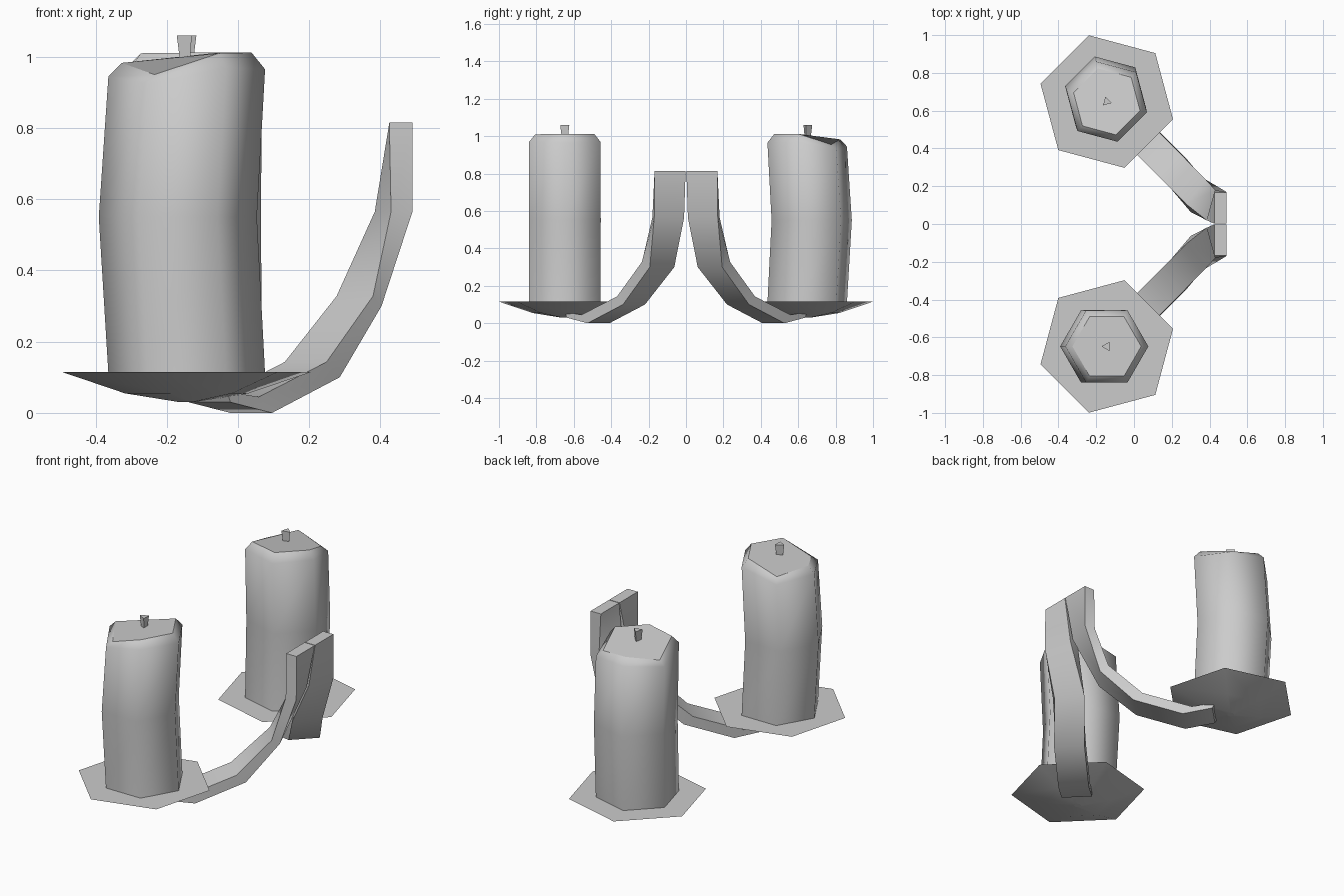
import bpy, bmesh, math
from mathutils import Vector

cube = bpy.data.objects.get("Cube")
if cube:
    bpy.data.objects.remove(cube)

grey = bpy.data.materials.new("plain grey")
grey.use_nodes = True
colour = (0.6, 0.6, 0.6, 1)
grey.diffuse_color = colour
grey.node_tree.nodes["Principled BSDF"].inputs["Base Color"].default_value = colour

CENTRE = Vector((-0.144, 0.648, 0))


def loft(name, rings, flat_caps=True, sharp=None):
    """Skin a list of equal rings and close both ends."""
    bm = bmesh.new()
    loops = [[bm.verts.new(p) for p in ring] for ring in rings]
    n = len(loops[0])
    for a, b in zip(loops, loops[1:]):
        for i in range(n):
            j = (i + 1) % n
            bm.faces.new((a[i], a[j], b[j], b[i])).smooth = True
    for end in (loops[0], loops[-1]):
        bm.faces.new(end).smooth = not flat_caps
    bmesh.ops.recalc_face_normals(bm, faces=bm.faces)
    mesh = bpy.data.meshes.new(name)
    bm.to_mesh(mesh)
    bm.free()
    mesh.materials.append(grey)
    ob = bpy.data.objects.new(name, mesh)
    bpy.context.collection.objects.link(ob)
    if sharp:
        bpy.ops.object.select_all(action="DESELECT")
        ob.select_set(True)
        bpy.context.view_layer.objects.active = ob
        bpy.ops.object.shade_smooth_by_angle(angle=math.radians(sharp))
    return ob


def ring(sides, radius, heights, turn=0, shift=0):
    """Regular polygon; heights may be one number or one per corner."""
    if not isinstance(heights, tuple):
        heights = (heights,) * sides
    return [Vector((shift + radius * math.cos(turn + math.tau * i / sides),
                    radius * math.sin(turn + math.tau * i / sides), z))
            for i, z in enumerate(heights)]


# Arm sections: outer centre, inner centre, yaw of the width direction
ARM = [
    ((-0.08, -0.58, 0.03), (-0.09, -0.59, 0.06), -45),
    ((0.037, -0.468, 0), (0, -0.5, 0.045), -45),
    ((0.227, -0.278, 0.1), (0.19, -0.31, 0.143), -45),
    ((0.352, -0.128, 0.3), (0.328, -0.17, 0.328), -52),
    ((0.467, -0.09, 0.565), (0.407, -0.1, 0.565), -74),
    ((0.49, -0.085, 0.815), (0.425, -0.085, 0.815), -90),
]

for side, sign, turn in (("front", -1, 0), ("back", 1, -75)):
    place = Vector((CENTRE.x, sign * CENTRE.y, 0))

    # Shallow dish with a flat top
    tilt = math.radians(-15 * sign)
    dish = loft(side + "_dish", [ring(6, 0.363, 0.115, tilt),
                                 ring(6, 0.18, 0.055, tilt),
                                 ring(6, 0.02, 0.03, tilt)])
    dish.location = place

    # Bent candle with an uneven melted rim
    candle = loft(side + "_candle", [
        ring(6, 0.22, 0.11),
        ring(6, 0.222, 0.55, shift=-0.025),
        ring(6, 0.22, (0.965, 0.97, 0.925, 0.945, 0.925, 0.97)),
        ring(6, 0.182, (1.012, 1.012, 0.955, 0.983, 0.95, 1.01)),
    ])
    # Three-sided wick that widens upwards
    wick = loft(side + "_wick", [ring(3, 0.015, 0.96, math.pi),
                                 ring(3, 0.028, 1.06, math.pi)], sharp=30)
    for ob in (candle, wick):
        ob.location = place
        ob.rotation_euler.z = math.radians(turn)

    # Curved strap arm that twists to meet its twin at the wall
    sections = []
    for outer, inner, yaw in ARM:
        half = 0.083 * Vector((math.cos(math.radians(yaw)), math.sin(math.radians(yaw)), 0))
        corners = [Vector(outer) + half, Vector(outer) - half,
                   Vector(inner) - half, Vector(inner) + half]
        sections.append([Vector((p.x, -sign * p.y, p.z)) for p in corners])
    loft(side + "_arm", sections, sharp=40)
